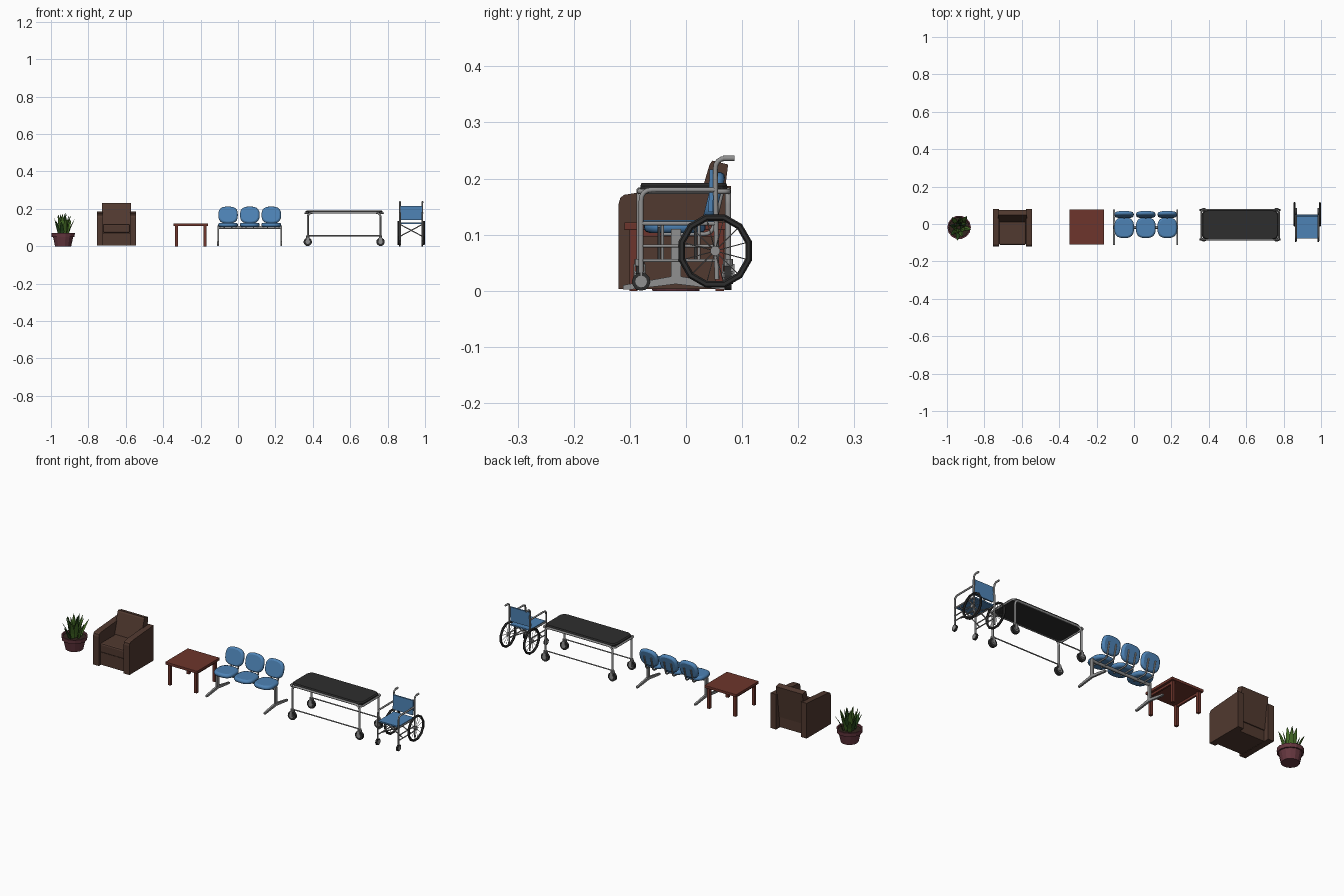
import bpy, bmesh, math, random
from mathutils import Vector, Matrix

if "Cube" in bpy.data.objects:
    bpy.data.objects.remove(bpy.data.objects["Cube"])

random.seed(4)


def material(name, rgb):
    m = bpy.data.materials.new(name)
    m.diffuse_color = (*rgb, 1)
    m.use_nodes = True
    m.node_tree.nodes["Principled BSDF"].inputs["Base Color"].default_value = m.diffuse_color
    return m


BROWN = material("brown leather", (0.082, 0.041, 0.029))
WOOD = material("red wood", (0.155, 0.036, 0.025))
BLUE = material("blue fabric", (0.075, 0.225, 0.46))
METAL = material("grey metal", (0.28, 0.28, 0.28))
BLACK = material("black padding", (0.027, 0.027, 0.027))
POT = material("maroon pot", (0.13, 0.038, 0.05))
SOIL = material("dark soil", (0.03, 0.018, 0.012))
GREEN = material("leaf green", (0.055, 0.14, 0.018))
DARKGREEN = material("dark leaf green", (0.02, 0.065, 0.012))


def finish(name, bm, mat, smooth=False):
    bmesh.ops.recalc_face_normals(bm, faces=bm.faces)
    mesh = bpy.data.meshes.new(name)
    bm.to_mesh(mesh)
    bm.free()
    mesh.materials.append(mat)
    for p in mesh.polygons:
        p.use_smooth = smooth and len(p.vertices) == 4
    obj = bpy.data.objects.new(name, mesh)
    bpy.context.collection.objects.link(obj)
    return obj


def loft(name, rings, mat, smooth=False, closed=False):
    """Skin a list of equal-sized rings; cap the ends or join them."""
    bm = bmesh.new()
    vs = [[bm.verts.new(p) for p in ring] for ring in rings]
    n = len(rings[0])
    pairs = list(zip(vs, vs[1:])) + ([(vs[-1], vs[0])] if closed else [])
    for a, b in pairs:
        for i in range(n):
            bm.faces.new((a[i], a[(i + 1) % n], b[(i + 1) % n], b[i]))
    if not closed:
        bm.faces.new(vs[0])
        bm.faces.new(vs[-1])
    return finish(name, bm, mat, smooth)


def box(name, x0, x1, y0, y1, z0, z1, mat, bevel=0.0):
    bm = bmesh.new()
    m = Matrix.Translation(((x0 + x1) / 2, (y0 + y1) / 2, (z0 + z1) / 2)) \
        @ Matrix.Diagonal((x1 - x0, y1 - y0, z1 - z0, 1))
    bmesh.ops.create_cube(bm, size=1, matrix=m)
    if bevel:
        bmesh.ops.bevel(bm, geom=bm.edges[:], offset=bevel, segments=2, affect='EDGES', profile=0.5)
    return finish(name, bm, mat)


def extrude_x(name, x0, x1, profile, mat):
    return loft(name, [[(x, y, z) for y, z in profile] for x in (x0, x1)], mat)


def tube(name, pts, r, mat=METAL, bend=0.0, n=8):
    """Round bar along a path whose corners may be rounded."""
    pts = [Vector(p) for p in pts]
    path = [pts[0]]
    for a, b, c in zip(pts, pts[1:], pts[2:]):
        if bend:
            p, q = b + (a - b).normalized() * bend, b + (c - b).normalized() * bend
            path += [p.lerp(b, t).lerp(b.lerp(q, t), t) for t in (0, .25, .5, .75, 1)]
        else:
            path.append(b)
    path.append(pts[-1])
    rings, side = [], Vector((0.31, 0.52, 0.79))
    for i, p in enumerate(path):
        d = (path[min(i + 1, len(path) - 1)] - path[max(i - 1, 0)]).normalized()
        side = (side - d * side.dot(d)).normalized()
        up = d.cross(side)
        rings.append([p + r * (math.cos(a) * side + math.sin(a) * up)
                      for a in (math.tau * k / n for k in range(n))])
    return loft(name, rings, mat, True)


def disc(name, c, axis, r, w, mat, n=16):
    a = Vector(axis) * w / 2
    o = tube(name, [Vector(c) - a, Vector(c) + a], r, mat, n=n)
    for p in o.data.polygons:
        p.use_smooth = False
    return o


def pad(name, rx, ry, th, mat, matrix):
    """Rounded-square cushion with softened rims."""
    rings = []
    for s, h in ((.82, -.5), (.95, -.38), (1, -.1), (1, .1), (.95, .38), (.82, .5)):
        ring = []
        for k in range(24):
            c, q = math.cos(math.tau * k / 24), math.sin(math.tau * k / 24)
            ring.append(matrix @ Vector((math.copysign(abs(c) ** .72, c) * rx * s,
                                         math.copysign(abs(q) ** .72, q) * ry * s, h * th)))
        rings.append(ring)
    return loft(name, rings, mat, True)


# Potted plant: pot with rim, soil, pointed leaves
PX, PY = -0.935, -0.018


def circle(r, z, n=14):
    return [(PX + r * math.cos(math.tau * k / n), PY + r * math.sin(math.tau * k / n), z) for k in range(n)]


loft("pot", [circle(r, z) for r, z in ((.043, 0), (.054, .05), (.061, .05), (.063, .07), (.056, .07), (.054, .06))], POT)
loft("soil", [circle(.055, .056), circle(.055, .062)], SOIL)
for i in range(17):
    a = i * 2.4 + random.uniform(-.3, .3)
    k = i / 16
    out, side = Vector((math.cos(a), math.sin(a), 0)), Vector((-math.sin(a), math.cos(a), 0))
    height, lean = .128 - .045 * k + random.uniform(-.012, .006), .012 + .03 * k
    base = Vector((PX, PY, .055)) + out * (.006 + .026 * k)
    rings = []
    for t, w in ((0, .007), (.35, .0125), (.65, .010), (.87, .005), (1, .0006)):
        c = base + out * lean * t ** 1.4 + Vector((0, 0, height * t))
        rings.append([c + side * w, c + out * w * .1, c - side * w, c - out * w * .35])
    loft("leaf", rings, DARKGREEN if i % 3 == 0 else GREEN)

# Armchair: two solid arms, seat block, cushion, leaning back
for x in (-.755, -.578):
    extrude_x("chair_arm", x, x + .033,
              [(-.12, .003), (.08, .003), (.08, .187), (-.085, .175), (-.11, .171), (-.117, .166), (-.12, .155)], BROWN)
box("chair_base", -.722, -.578, -.105, .05, .005, .07, BROWN)
box("chair_cushion", -.722, -.578, -.112, .03, .071, .12, BROWN, .008)
extrude_x("chair_back", -.727, -.573, [(.005, .1), (.042, .225), (.047, .232), (.075, .225), (.055, .06), (.02, .06)], BROWN)

# Low table: top, apron and four legs
box("table_top", -.345, -.16, -.11, .077, .108, .122, WOOD, .002)
for x in (-.336, -.184):
    for y in (-.101, .053):
        box("table_leg", x, x + .015, y, y + .015, 0, .109, WOOD)
    box("table_apron", x + .003, x + .012, -.09, .056, .097, .109, WOOD)

# Waiting bench: three seats and backs on one beam
for x in (-.053, .063, .178):
    pad("bench_seat", .053, .055, .022, BLUE, Matrix.Translation((x, -.02, .114)))
    pad("bench_back", .052, .046, .021, BLUE,
        Matrix.Translation((x, .05, .167)) @ Matrix.Rotation(math.radians(76), 4, 'X'))
    for dx in (-.02, .02):
        tube("back_bracket", [(x + dx, -.04, .101), (x + dx, .046, .101), (x + dx, .064, .175)], .004, METAL, .015)
tube("bench_beam", [(-.106, -.018, .1), (.231, -.018, .1)], .008)
for x in (-.106, .231):
    box("bench_post", x - .004, x + .004, -.027, -.009, .015, .11, METAL)
    extrude_x("bench_foot", x - .005, x + .005,
              [(-.112, .002), (-.1, .002), (-.018, .012), (.066, .002), (.078, .002), (.078, .01), (-.012, .026),
               (-.024, .026), (-.112, .01)], METAL)

# Trolley bed: mattress, tube side frames, lower rails, castors
GY = (-.083, .075)
GX = (.373, .762)
corners = []
for cx, cy, a0 in ((.742, .045, 0), (.393, .045, 90), (.393, -.053, 180), (.742, -.053, 270)):
    corners += [(cx + .027 * math.cos(math.radians(a0 + d)), cy + .027 * math.sin(math.radians(a0 + d)))
                for d in (0, 22.5, 45, 67.5, 90)]
MX, MY = .5675, -.004
loft("trolley_mattress", [[(MX + (x - MX) * s, MY + (y - MY) * s, z) for x, y in corners]
                          for s, z in ((1, .176), (1.02, .18), (1.02, .187), (.99, .192))], BLACK)
for y in GY:
    tube("trolley_side", [(GX[0], y, .05), (GX[0], y, .179), (GX[1], y, .179), (GX[1], y, .05)], .0055, METAL, .025)
    tube("trolley_low_rail", [(GX[0], y, .056), (GX[1], y, .056)], .003)
    for x in GX:
        disc("castor_stem", (x, y, .05), (0, 0, 1), .009, .014, METAL, 10)
        disc("castor_wheel", (x, y, .0235), (0, 1, 0), .0225, .013, BLACK, 12)
        for s in (-1, 1):
            disc("castor_hub", (x, y + s * .0075, .024), (0, 1, 0), .012, .003, METAL, 10)
            box("castor_fork", x - .007, x + .007, y + s * .0095 - .0015, y + s * .0095 + .0015, .02, .048, METAL)
for x in (.36, .775):
    s = .015 if x < .5 else -.015
    tube("trolley_end", [(x + s, GY[0], .177), (x, GY[0], .177), (x, GY[1], .177), (x + s, GY[1], .177)], .005, METAL, .01)

# Wheelchair: sling seat and back, side frames, wheels, cross braces
WX = .926
box("wheelchair_seat", .869, .983, -.078, .05, .119, .126, BLUE)
extrude_x("wheelchair_back", .868, .984, [(.04, .14), (.048, .14), (.05, .216), (.042, .216)], BLUE)
for s in (-1, 1):
    x, xw = WX + s * .06, WX + s * .068
    tube("arm_frame", [(x, -.08, .025), (x, -.08, .18), (x, .052, .18)], .0045, METAL, .02)
    tube("back_frame", [(x, .055, .02), (x, .052, .236), (x, .075, .236)], .0045, METAL, .02)
    tube("push_handle", [(x, .066, .236), (x, .086, .236)], .0052)
    for z, r in ((.12, .004), (.08, .003), (.054, .003)):
        tube("side_rail", [(x, -.08, z), (x, .053, z)], r)
    # large rear wheel with spokes
    rings = []
    for k in range(12):
        a = math.tau * (k + .5) / 12
        d = Vector((0, math.cos(a), math.sin(a)))
        rings.append([Vector((xw, .052, .071)) + d * (.0615 + .006 * math.cos(b)) + Vector((.006 * math.sin(b), 0, 0))
                      for b in (math.tau * j / 6 for j in range(6))])
        tube("wheel_spoke", [Vector((xw, .052, .071)), Vector((xw, .052, .071)) + d * .06], .001, METAL, n=4)
    loft("rear_tyre", rings, BLACK, closed=True)
    disc("rear_hub", (xw - s * .002, .052, .071), (1, 0, 0), .009, .012, METAL, 10)
    # small front castor
    disc("front_castor", (x, -.08, .0165), (1, 0, 0), .0165, .008, BLACK, 12)
    disc("front_castor_hub", (x, -.08, .0165), (1, 0, 0), .0105, .011, METAL, 12)
    # folding cross braces
    for y in (-.045, .02):
        tube("cross_brace", [(WX - s * .058, y + s * .003, .116), (WX + s * .058, y + s * .003, .054)], .003)
